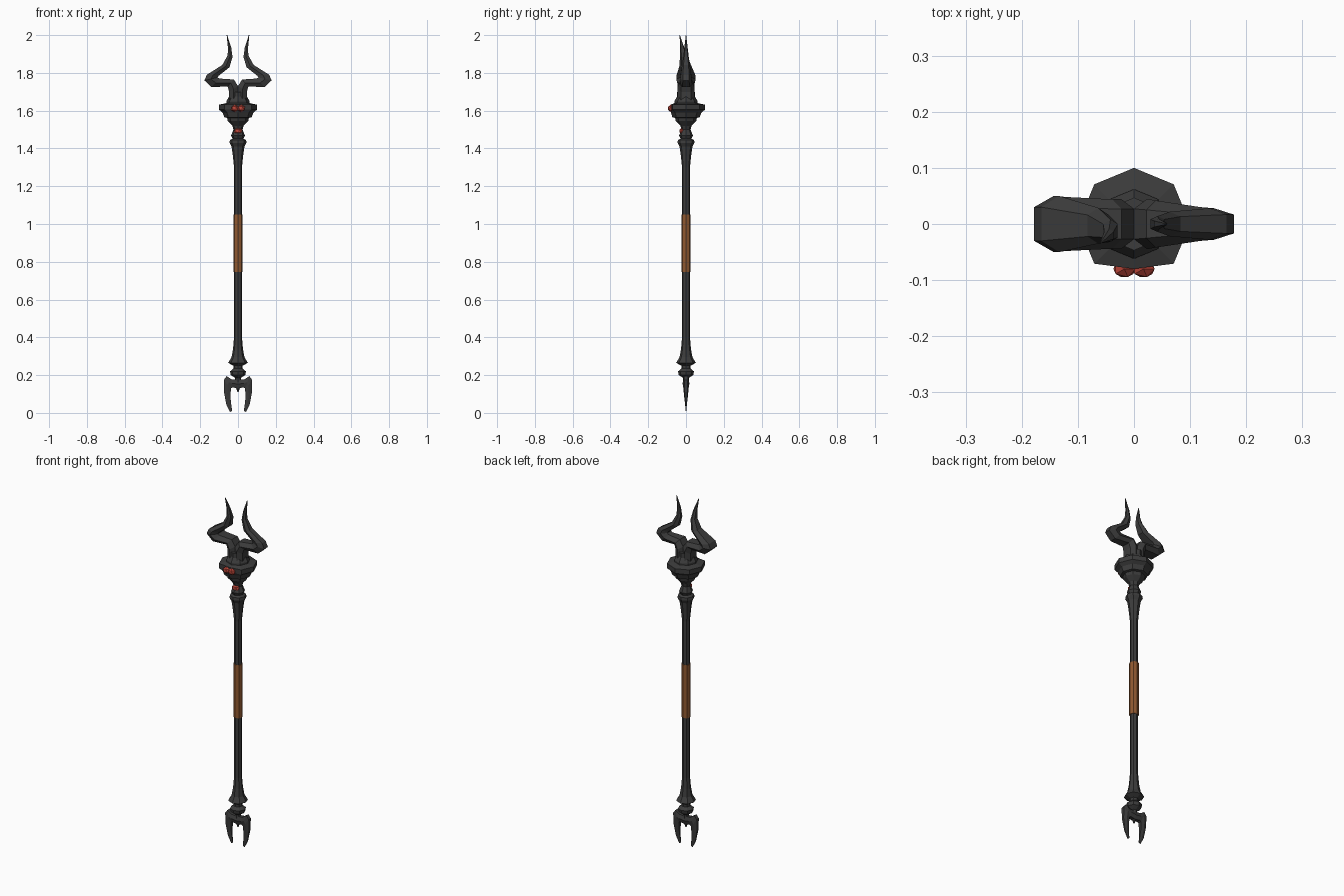
import bpy, bmesh, math
from mathutils import Matrix

if "Cube" in bpy.data.objects:
    bpy.data.objects.remove(bpy.data.objects["Cube"])


def material(name, rgb):
    m = bpy.data.materials.new(name)
    m.diffuse_color = (*rgb, 1)
    m.use_nodes = True
    m.node_tree.nodes["Principled BSDF"].inputs["Base Color"].default_value = m.diffuse_color
    return m


DARK = material("dark_metal", (0.045, 0.045, 0.045))
LEATHER = material("leather", (0.28, 0.1, 0.03))
RED = material("red_gem", (0.5, 0.06, 0.04))


def finish(name, bm, mat):
    bmesh.ops.recalc_face_normals(bm, faces=bm.faces)
    me = bpy.data.meshes.new(name)
    bm.to_mesh(me)
    bm.free()
    me.materials.append(mat)
    ob = bpy.data.objects.new(name, me)
    bpy.context.collection.objects.link(ob)
    return ob


def skin(name, rings, mat):
    """Join equal-sized rings of points into a capped solid."""
    bm = bmesh.new()
    loops = [[bm.verts.new(p) for p in r] for r in rings]
    n = len(loops[0])
    for a, b in zip(loops, loops[1:]):
        for i in range(n):
            j = (i + 1) % n
            bm.faces.new((a[i], a[j], b[j], b[i]))
    bm.faces.new(loops[0])
    bm.faces.new(loops[-1])
    return finish(name, bm, mat)


def turned(name, profile, mat, front=-1.0):
    """Eight-sided turned part from (radius, z); front limits -y."""
    angles = [i * math.pi / 4 for i in range(8)]
    return skin(name, [[(r * math.cos(a), max(r * math.sin(a), front), z)
                        for a in angles] for r, z in profile], mat)


def blade(name, rings, side, mat):
    """Six-sided limb; each ring: inner x,z, outer x,z, half depth, y offset."""
    out = []
    for xi, zi, xo, zo, h, y in rings:
        ring = []
        for t, d in ((0, .6), (.5, 1), (1, .6), (1, -.6), (.5, -1), (0, -.6)):
            ring.append((side * (xi + t * (xo - xi)), y + d * h, zi + t * (zo - zi)))
        out.append(ring)
    return skin(name, out, mat)


def gem(name, loc, scale):
    bm = bmesh.new()
    bmesh.ops.create_icosphere(bm, subdivisions=1, radius=1,
                               matrix=Matrix.Translation(loc) @ Matrix.Diagonal((*scale, 1)))
    return finish(name, bm, RED)


# Shaft with flared ends and the foot knob
turned("shaft", [(.003, .11), (.016, .15), (.015, .185), (.038, .2), (.042, .22),
                 (.024, .235), (.025, .25), (.052, .265), (.034, .295), (.026, .34),
                 (.021, .40), (.021, 1.3), (.027, 1.36), (.034, 1.41), (.045, 1.43),
                 (.043, 1.445), (.028, 1.452)], DARK)
turned("grip", [(.025, .745), (.025, 1.05)], LEATHER)

# Neck and wide collar below the horns
turned("neck", [(.028, 1.45), (.037, 1.468), (.024, 1.5), (.03, 1.52), (.054, 1.545),
                (.058, 1.562)], DARK)
turned("collar", [(.05, 1.56), (.072, 1.565), (.082, 1.59), (.1, 1.605), (.1, 1.632),
                  (.062, 1.64)], DARK, front=-.08)
turned("horn_base", [(.062, 1.635), (.062, 1.65), (.047, 1.675), (.047, 1.7)], DARK)

# Horns: inner/outer outline shared, the left one thicker and swept forward
outline = [(0, 1.65, .047, 1.65), (0, 1.73, .047, 1.70), (.022, 1.765, .055, 1.728),
           (.098, 1.77, .14, 1.725), (.108, 1.776, .178, 1.76), (.102, 1.785, .165, 1.79),
           (.045, 1.83, .083, 1.842), (.029, 1.885, .055, 1.892),
           (.036, 1.935, .053, 1.93), (.057, 2.0, .06, 2.0)]
depth_r = (.045, .045, .042, .03, .028, .028, .022, .014, .009, .001)
depth_l = (.045, .045, .044, .048, .05, .05, .032, .02, .011, .001)
sweep_l = (0, 0, 0, 0, 0, 0, -.003, -.012, -.02, -.033)
blade("right_horn", [(*o, h, 0) for o, h in zip(outline, depth_r)], 1, DARK)
blade("left_horn", [(*o, h, y) for o, h, y in zip(outline, depth_l, sweep_l)], -1, DARK)

# Two foot prongs
prong = [(0, .13, 0, .175, .018, 0), (.03, .135, .035, .178, .018, 0),
         (.037, .13, .06, .195, .017, 0), (.038, .12, .075, .175, .016, 0),
         (.04, .085, .074, .11, .011, 0), (.036, .045, .062, .045, .005, 0),
         (.031, .012, .042, .004, .001, 0)]
for label, side in (("right_prong", 1), ("left_prong", -1)):
    blade(label, prong, side, DARK)

# Red gems on the front
for label, x in (("collar_gem_left", -.017), ("collar_gem_right", .017)):
    gem(label, (x, -.08, 1.612), (.022, .017, .02))
gem("neck_gem", (0, -.02, 1.492), (.025, .016, .018))
